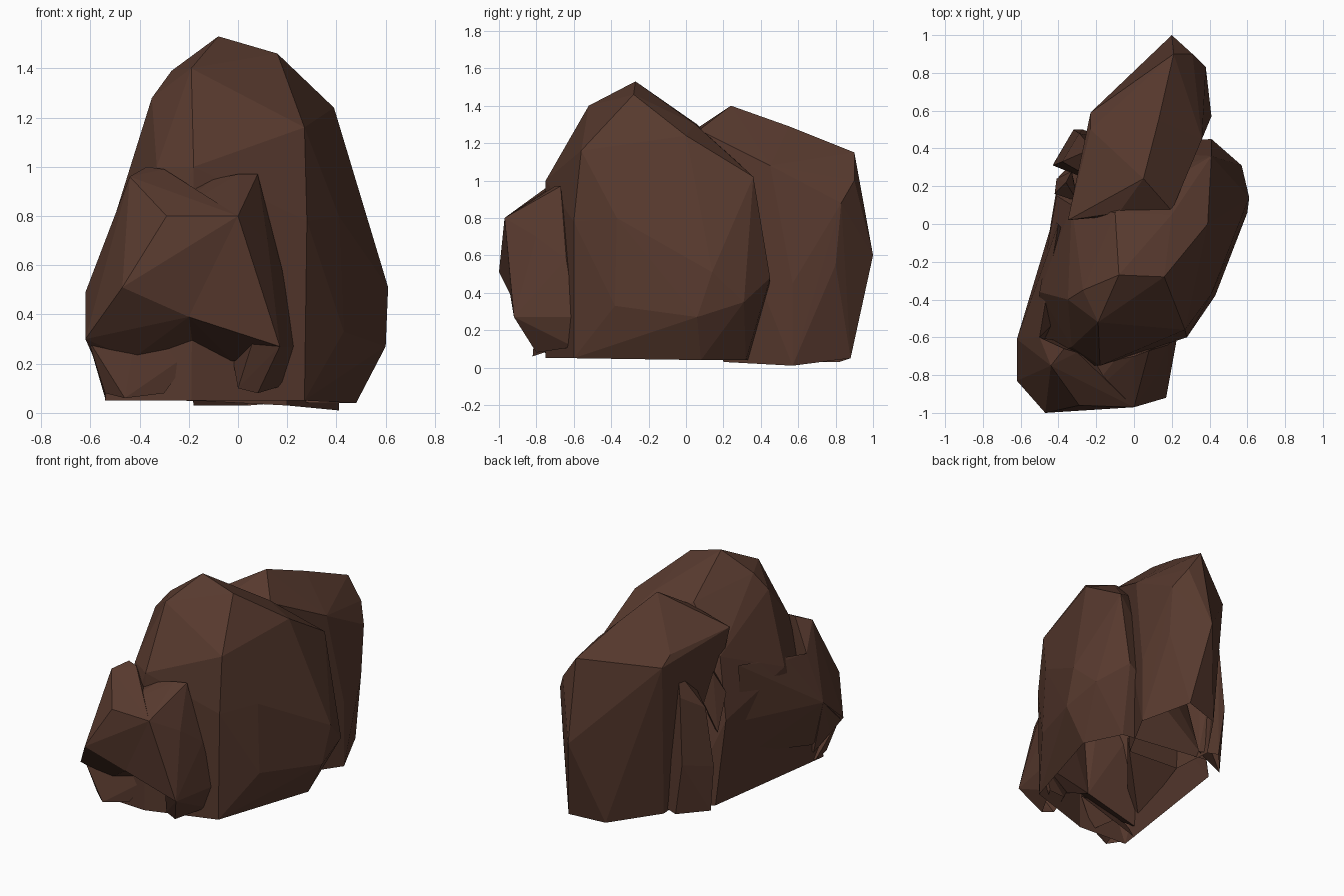
import bpy, bmesh

mat = bpy.data.materials.new("brown_stone")
mat.diffuse_color = (0.095, 0.041, 0.027, 1)


def rock(name, points, open_base=True):
    """Faceted stone: the convex hull of its corner points, hollow underneath."""
    bm = bmesh.new()
    for p in points:
        bm.verts.new(p)
    bmesh.ops.convex_hull(bm, input=bm.verts)
    loose = [v for v in bm.verts if not v.link_faces]
    bmesh.ops.delete(bm, geom=loose, context='VERTS')
    bmesh.ops.recalc_face_normals(bm, faces=bm.faces)
    if open_base:
        base = [f for f in bm.faces if f.normal.z < -0.8 and f.calc_center_median().z < 0.12]
        bmesh.ops.delete(bm, geom=base, context='FACES')
    me = bpy.data.meshes.new(name)
    bm.to_mesh(me)
    bm.free()
    me.materials.append(mat)
    ob = bpy.data.objects.new(name, me)
    bpy.context.collection.objects.link(ob)
    return ob


# Large central boulder
rock("main_boulder", [
    (-.08, -.27, 1.53), (.16, -.28, 1.46), (.10, -.47, 1.31), (-.19, -.52, 1.40),
    (-.27, -.35, 1.39), (-.35, -.40, 1.28), (.39, .00, 1.24), (.27, -.56, 1.16),
    (-.10, .06, 1.30), (.20, .05, 1.30), (.41, .36, 1.02), (-.33, .10, 1.0),
    (-.18, -.75, 1.00), (-.33, -.65, 1.00), (-.50, -.36, .80), (.28, -.60, .78),
    (.41, -.37, .80), (.43, -.38, .33), (.61, .14, .51), (.60, .06, .27),
    (.57, .31, .35), (.41, .45, .48), (-.41, .15, .60),
    (-.54, -.73, .05), (-.19, -.75, .05), (.27, -.60, .05), (.48, .08, .04),
    (.36, .32, .04), (-.40, .25, .05), (-.25, .40, .05)])

# Ridge-topped slab leaning on the back, with a wide roof sloping to the left
rock("back_slab", [
    (-.08, .06, 1.28), (.20, .07, 1.27), (.05, .24, 1.40), (.13, .55, 1.29), (.21, .90, 1.15),
    (.31, .90, 1.00), (.36, .45, 1.08), (.38, .83, .88), (-.35, .02, 1.18), (-.23, .50, 1.14),
    (-.23, .59, 1.08), (-.13, .65, 1.10), (-.20, .55, .75), (.20, 1.0, .60), (.38, .80, .55),
    (.41, .57, .45), (.27, .90, .23), (.28, .88, .05), (.04, .82, .03),
    (.41, .57, .01), (-.18, .50, .03), (.20, .20, .03), (-.18, .20, .05)])

# Thin shards filling the left rear crevice
rock("rear_shard_large", [
    (-.29, .48, .85), (-.22, .40, .98), (-.38, .33, .75), (-.43, .31, .35),
    (-.32, .50, .40), (-.27, .50, .05), (-.42, .33, .05), (-.15, .45, .05), (-.15, .2, .9)])
rock("rear_shard_small", [
    (-.36, .22, .95), (-.42, .16, .80), (-.41, .24, .55), (-.33, .28, .75),
    (-.30, .12, .90), (-.30, .15, .55)])

# Long wedge running along the left flank behind the front stone
rock("left_flank_wedge", [
    (-.62, -.61, .49), (-.62, -.80, .30), (-.50, -.60, .80), (-.48, -.42, .82),
    (-.40, .00, .92), (-.43, .02, .55), (-.44, -.08, .30), (-.54, -.60, .18), (-.20, -.30, .50)])

# Overhanging front stone, a left and a right half that leave a notch on top
lip = [(-.29, -.96, .80), (.00, -.97, .80), (-.20, -.94, .39), (-.20, -.74, .90), (-.18, -.66, .25)]
rock("front_stone_left", lip + [
    (-.44, -.75, .96), (-.37, -.66, 1.00), (-.30, -.68, .99), (-.47, -1.0, .51),
    (-.62, -.83, .30), (-.62, -.61, .49), (-.50, -.60, .80), (-.43, -.76, .22), (-.54, -.62, .12)])
rock("front_stone_right", lip + [
    (-.10, -.72, .95), (.00, -.70, .97), (.08, -.67, .97), (.12, -.80, .70),
    (.17, -.92, .27), (.18, -.64, .58), (.23, -.59, .27), (.06, -.88, .29), (-.02, -.70, .21)])

# Broken feet under the overhang
rock("front_foot_right", [
    (.06, -.88, .29), (.17, -.92, .27), (.23, -.59, .27), (.18, -.60, .11),
    (.12, -.78, .13), (.08, -.80, .08), (.00, -.78, .10), (-.02, -.68, .21), (.05, -.62, .12)])
rock("front_foot_left", [
    (-.61, -.80, .30), (-.43, -.78, .24), (-.17, -.72, .26), (-.30, -.76, .08),
    (-.46, -.82, .06), (-.54, -.76, .08), (-.54, -.64, .06), (-.35, -.62, .10)])
